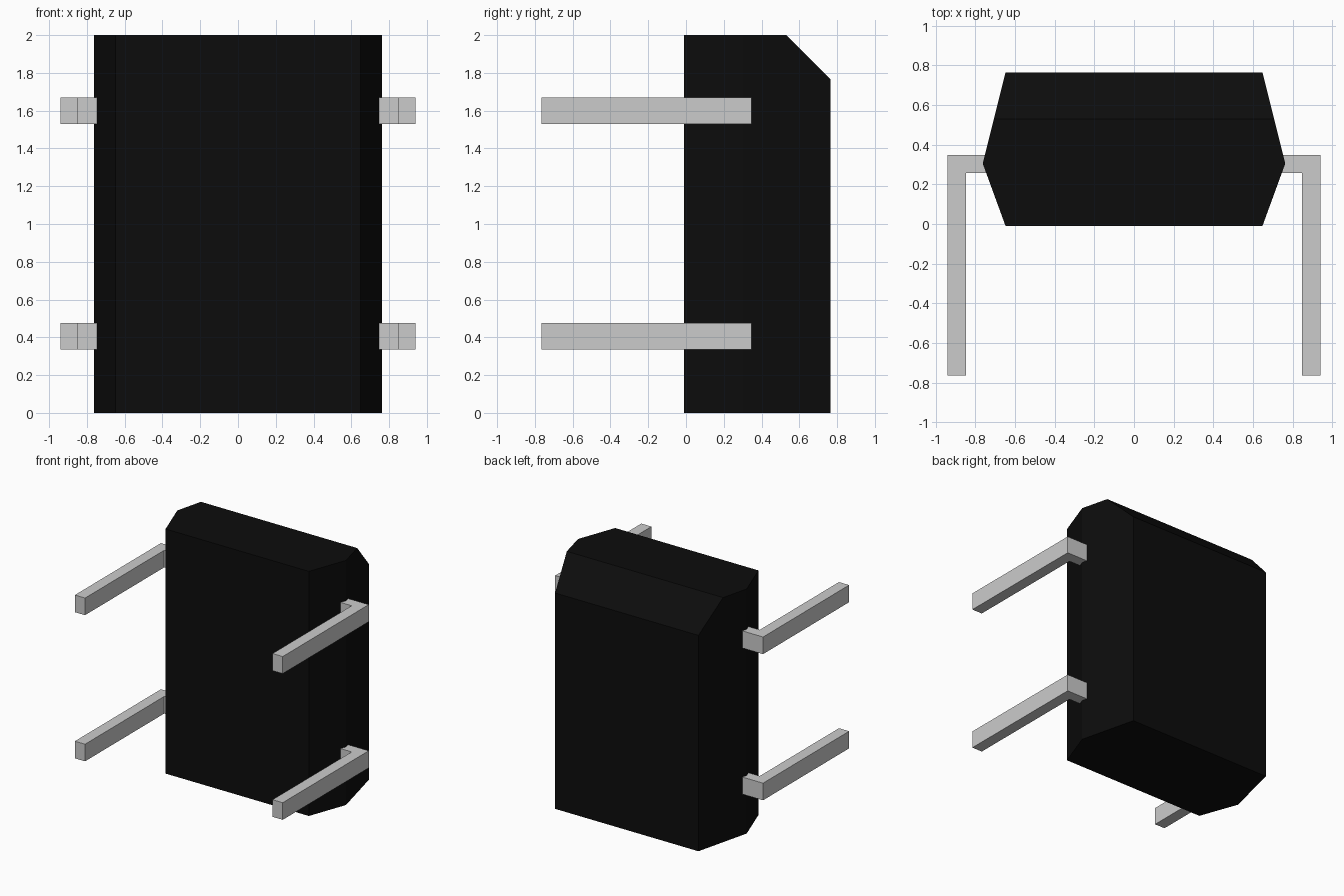
import bpy, bmesh
from mathutils import Vector

if "Cube" in bpy.data.objects:
    bpy.data.objects.remove(bpy.data.objects["Cube"])


def prism(name, outline, z0, z1):
    """Extrude a flat xy outline from z0 up to z1."""
    bm = bmesh.new()
    face = bm.faces.new([bm.verts.new((x, y, z0)) for x, y in outline])
    res = bmesh.ops.extrude_face_region(bm, geom=[face])
    top = [v for v in res["geom"] if isinstance(v, bmesh.types.BMVert)]
    bmesh.ops.translate(bm, verts=top, vec=(0, 0, z1 - z0))
    # Bevelled back top edge on the body only
    if name == "body":
        cut = bmesh.ops.bisect_plane(
            bm, geom=bm.verts[:] + bm.edges[:] + bm.faces[:],
            plane_co=Vector((0, 0.53, 2)), plane_no=Vector((0, 1, 1)),
            clear_outer=True)
        edges = [e for e in cut["geom_cut"] if isinstance(e, bmesh.types.BMEdge)]
        bmesh.ops.contextual_create(bm, geom=edges)
    bmesh.ops.recalc_face_normals(bm, faces=bm.faces[:])
    mesh = bpy.data.meshes.new(name)
    bm.to_mesh(mesh)
    bm.free()
    obj = bpy.data.objects.new(name, mesh)
    bpy.context.collection.objects.link(obj)
    return obj


# Black six-sided body
half = [(0.648, -0.01), (0.763, 0.305), (0.648, 0.765)]
body = prism("body", half + [(-x, y) for x, y in reversed(half)], 0, 2)
black = bpy.data.materials.new("black_plastic")
black.diffuse_color = (0.0037, 0.0037, 0.0037, 1)
black.use_nodes = True
black.node_tree.nodes["Principled BSDF"].inputs["Base Color"].default_value = black.diffuse_color
body.data.materials.append(black)

# Four L-shaped pins
pin = [(0.745, 0.258), (0.848, 0.258), (0.848, -0.765),
       (0.94, -0.765), (0.94, 0.347), (0.745, 0.347)]
for level, z in (("lower", 0.405), ("upper", 1.6)):
    for side, s in (("left", -1), ("right", 1)):
        prism(f"{level}_{side}_pin", [(s * x, y) for x, y in pin],
              z - 0.07, z + 0.07)
